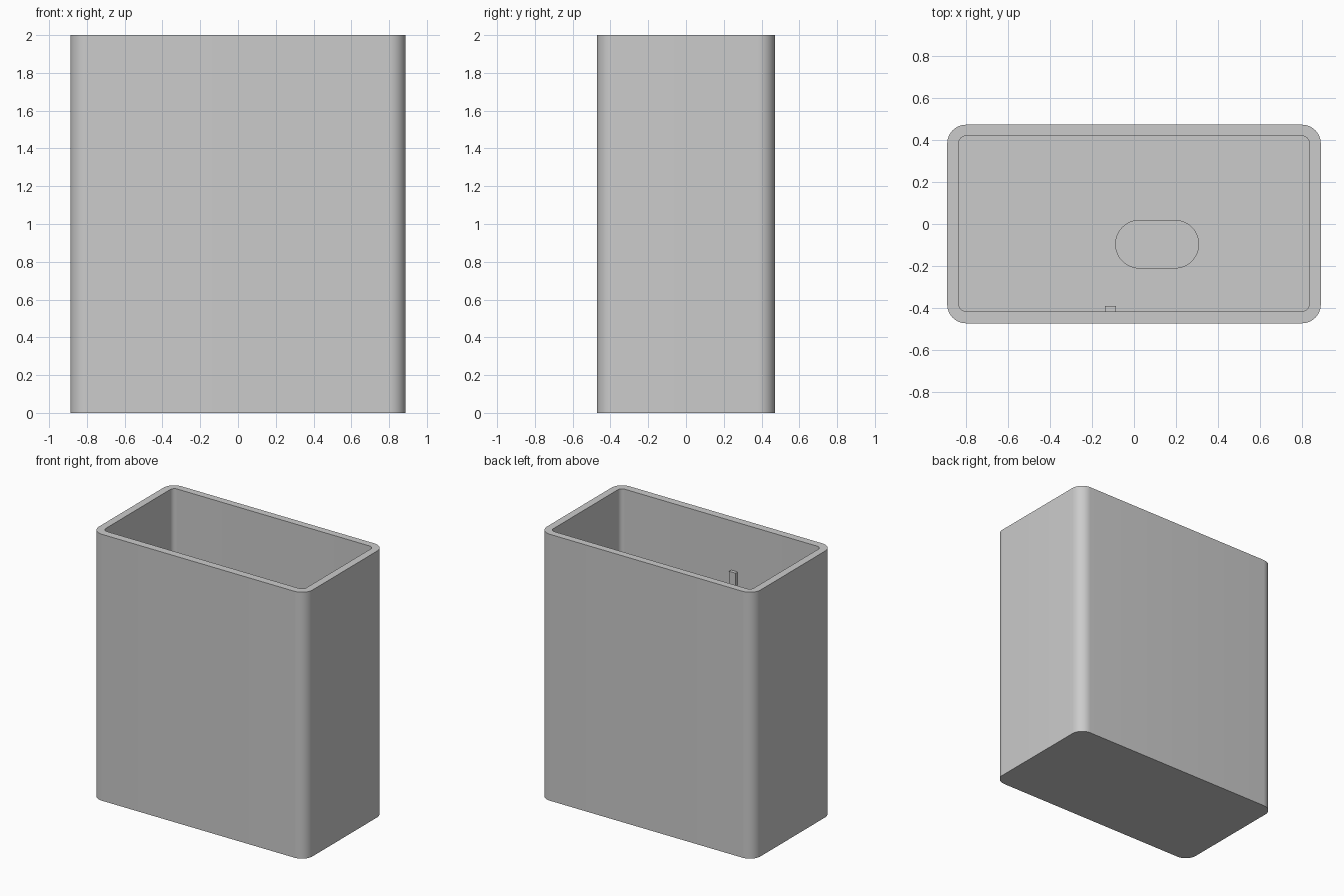
import bpy, bmesh, math

old = bpy.data.objects.get("Cube")
if old:
    bpy.data.objects.remove(old, do_unlink=True)

GREY = (0.6, 0.6, 0.6, 1.0)
grey = bpy.data.materials.new("plain grey")
grey.use_nodes = True
grey.diffuse_color = GREY
grey.node_tree.nodes["Principled BSDF"].inputs["Base Color"].default_value = GREY

HALF_X, HALF_Y, HEIGHT = 0.888, 0.472, 2.0
WALL, FLOOR = 0.055, 0.055
STEPS = 12


def rounded_loop(bm, cx, cy, hx, hy, radius, z):
    """Ring of vertices around a rounded rectangle."""
    ring = []
    for corner, (sx, sy) in enumerate(((1, 1), (-1, 1), (-1, -1), (1, -1))):
        for i in range(STEPS + 1):
            a = math.pi / 2 * (corner + i / STEPS)
            ring.append(bm.verts.new((cx + sx * (hx - radius) + radius * math.cos(a),
                                      cy + sy * (hy - radius) + radius * math.sin(a), z)))
    return ring


def skin(bm, lower, upper):
    """Join two rings with quads."""
    n = len(lower)
    for i in range(n):
        j = (i + 1) % n
        bm.faces.new((lower[i], lower[j], upper[j], upper[i]))


def finish(bm, name):
    bmesh.ops.recalc_face_normals(bm, faces=bm.faces)
    mesh = bpy.data.meshes.new(name)
    bm.to_mesh(mesh)
    bm.free()
    mesh.materials.append(grey)
    obj = bpy.data.objects.new(name, mesh)
    bpy.context.collection.objects.link(obj)
    bpy.ops.object.select_all(action="DESELECT")
    obj.select_set(True)
    bpy.context.view_layer.objects.active = obj
    bpy.ops.object.shade_smooth_by_angle(angle=math.radians(30))
    return obj


# Open container: outer wall, rim, inner wall, floor with an oblong recess
bm = bmesh.new()
inner = (0, 0.002, HALF_X - WALL, HALF_Y - WALL, 0.035)
slot = (0.11, -0.096, 0.197, 0.113, 0.112)
rings = [
    rounded_loop(bm, 0, 0, HALF_X, HALF_Y, 0.09, 0),
    rounded_loop(bm, 0, 0, HALF_X, HALF_Y, 0.09, HEIGHT),
    rounded_loop(bm, *inner, HEIGHT),
    rounded_loop(bm, *inner, FLOOR),
    rounded_loop(bm, *slot, FLOOR),
    rounded_loop(bm, *slot, FLOOR - 0.025),
]
for a, b in zip(rings, rings[1:]):
    skin(bm, a, b)
bm.faces.new(rings[0])
bm.faces.new(rings[-1])
finish(bm, "container")

# Slim upright rib on the inside of the front wall
bm = bmesh.new()
bmesh.ops.create_cube(bm, size=1)
rib_top = 1.63
bmesh.ops.scale(bm, vec=(0.054, 0.03, rib_top - FLOOR), verts=bm.verts)
bmesh.ops.translate(bm, vec=(-0.112, -0.405, (rib_top + FLOOR) / 2), verts=bm.verts)
finish(bm, "inner_rib")
